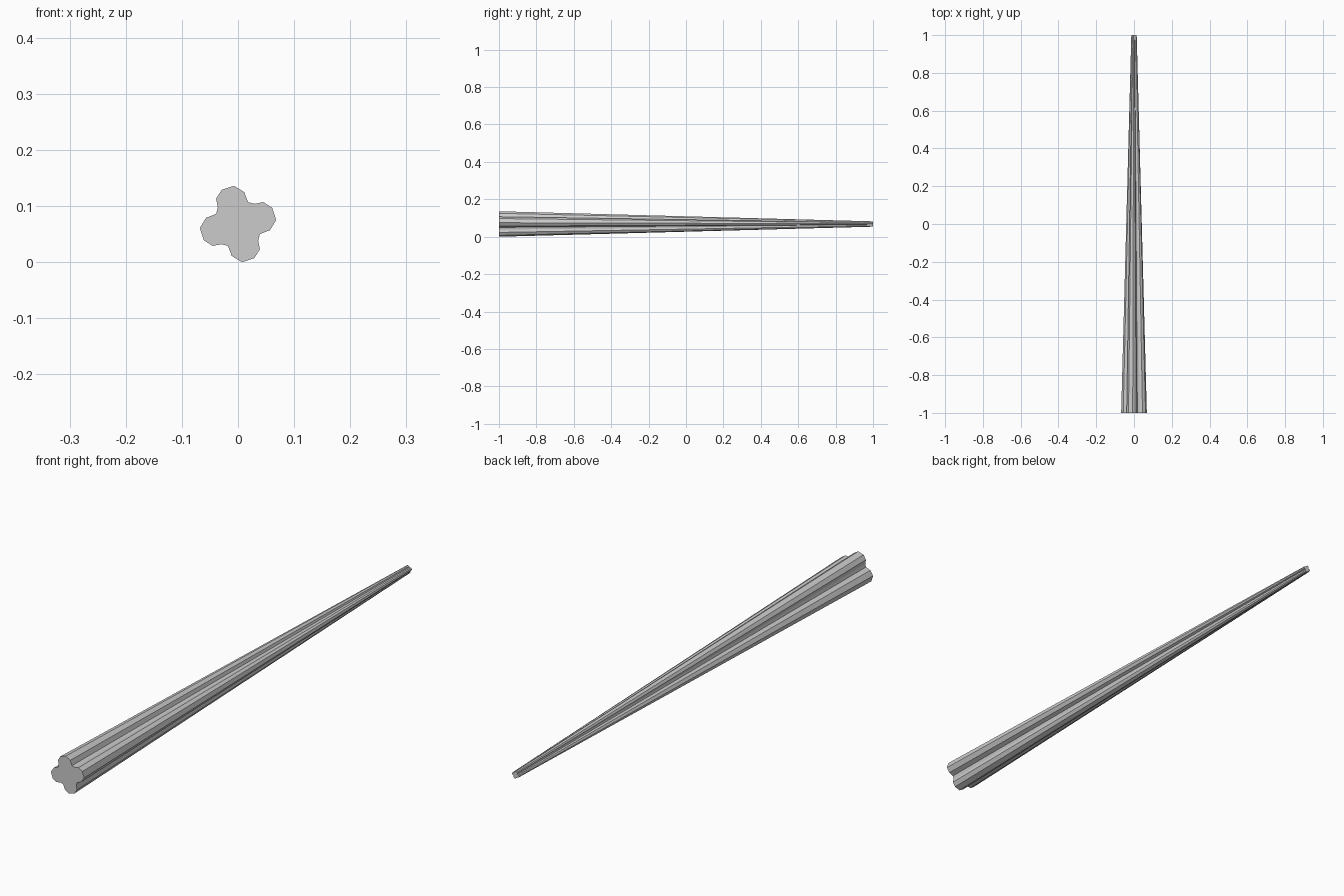
import bpy
import bmesh
from mathutils import Matrix, Vector

cube = bpy.data.objects.get("Cube")
if cube:
    bpy.data.objects.remove(cube, do_unlink=True)

AXIS_HEIGHT = 0.068
TIP_SCALE = 0.21

# One lobe of the fluted cross-section, repeated four times around the axis
lobe = [(0.039, -0.018), (0.057, -0.011), (0.068, 0.007),
        (0.061, 0.029), (0.045, 0.039), (0.030, 0.036)]
section = []
for turn in range(4):
    spin = Matrix.Rotation(turn * 1.5707963, 2)
    section += [spin @ Vector(p) for p in lobe]


def ring(bm, y, scale):
    return [bm.verts.new((p.x * scale, y, AXIS_HEIGHT + p.y * scale)) for p in section]


# Tapered shaft between the wide front end and the narrow tip
bm = bmesh.new()
front = ring(bm, -1, 1)
tip = ring(bm, 1, TIP_SCALE)
count = len(section)
for i in range(count):
    j = (i + 1) % count
    bm.faces.new((front[i], front[j], tip[j], tip[i]))

# End caps
bm.faces.new(front)
bm.faces.new(tip)
bmesh.ops.recalc_face_normals(bm, faces=bm.faces)

mesh = bpy.data.meshes.new("fluted_shaft")
bm.to_mesh(mesh)
bm.free()
shaft = bpy.data.objects.new("fluted_shaft", mesh)
bpy.context.collection.objects.link(shaft)
